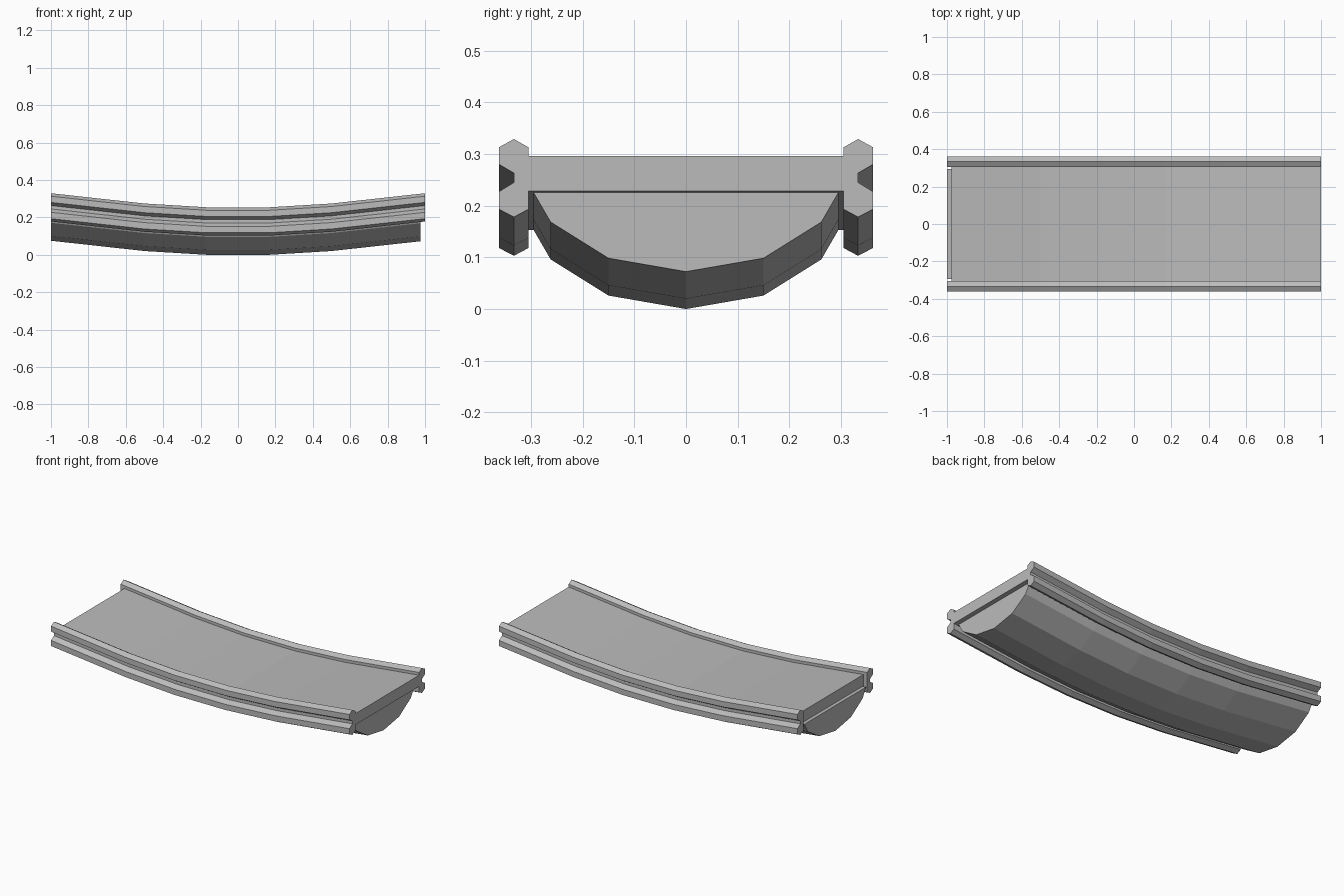
import bpy
import bmesh

cube = bpy.data.objects.get("Cube")
if cube:
    bpy.data.objects.remove(cube, do_unlink=True)

grey = bpy.data.materials.new("plain grey")
grey.use_nodes = True
colour = (0.5, 0.5, 0.5, 1)
grey.diffuse_color = colour
grey.node_tree.nodes["Principled BSDF"].inputs["Base Color"].default_value = colour

# Sagging path shared by every part: (x, lift)
PATH = [(-1, 0.075), (-0.5, 0.02), (-0.17, 0), (0.17, 0), (0.5, 0.02), (1, 0.075)]


def lift(x):
    for (x0, z0), (x1, z1) in zip(PATH, PATH[1:]):
        if x <= x1:
            return z0 + (z1 - z0) * (x - x0) / (x1 - x0)
    return PATH[-1][1]


def sweep(name, profile, start=-1, end=1):
    """Sweep a closed (y, z) profile along the sagging path."""
    bm = bmesh.new()
    stations = [start] + [x for x, _ in PATH[1:-1]] + [end]
    rings = [[bm.verts.new((x, y, z + lift(x))) for y, z in profile] for x in stations]
    n = len(profile)
    for a, b in zip(rings, rings[1:]):
        for i in range(n):
            j = (i + 1) % n
            bm.faces.new((a[i], a[j], b[j], b[i]))
    bm.faces.new(rings[0])
    bm.faces.new(rings[-1])
    bmesh.ops.recalc_face_normals(bm, faces=bm.faces)
    mesh = bpy.data.meshes.new(name)
    bm.to_mesh(mesh)
    bm.free()
    mesh.materials.append(grey)
    obj = bpy.data.objects.new(name, mesh)
    bpy.context.collection.objects.link(obj)
    return obj


# Side rails: pointed top and bottom, with a groove along the outside
RAIL = [(0.305, 0.238), (0.333, 0.254), (0.362, 0.238), (0.362, 0.205),
        (0.333, 0.188), (0.333, 0.17), (0.362, 0.152), (0.362, 0.118),
        (0.333, 0.103), (0.305, 0.118)]
for name, side in (("left_rail", 1), ("right_rail", -1)):
    sweep(name, [(y * side, z) for y, z in RAIL])

# Deck slab between the rails, set back at one end so sections interlock
sweep("deck", [(-0.305, 0.153), (0.305, 0.153), (0.305, 0.221), (-0.305, 0.221)],
      start=-0.975)

# Rounded belly under the deck, set back at the other end
half = [(0.295, 0.153), (0.262, 0.096), (0.15, 0.026)]
sweep("belly", half + [(0, 0)] + [(-y, z) for y, z in reversed(half)], end=0.975)
